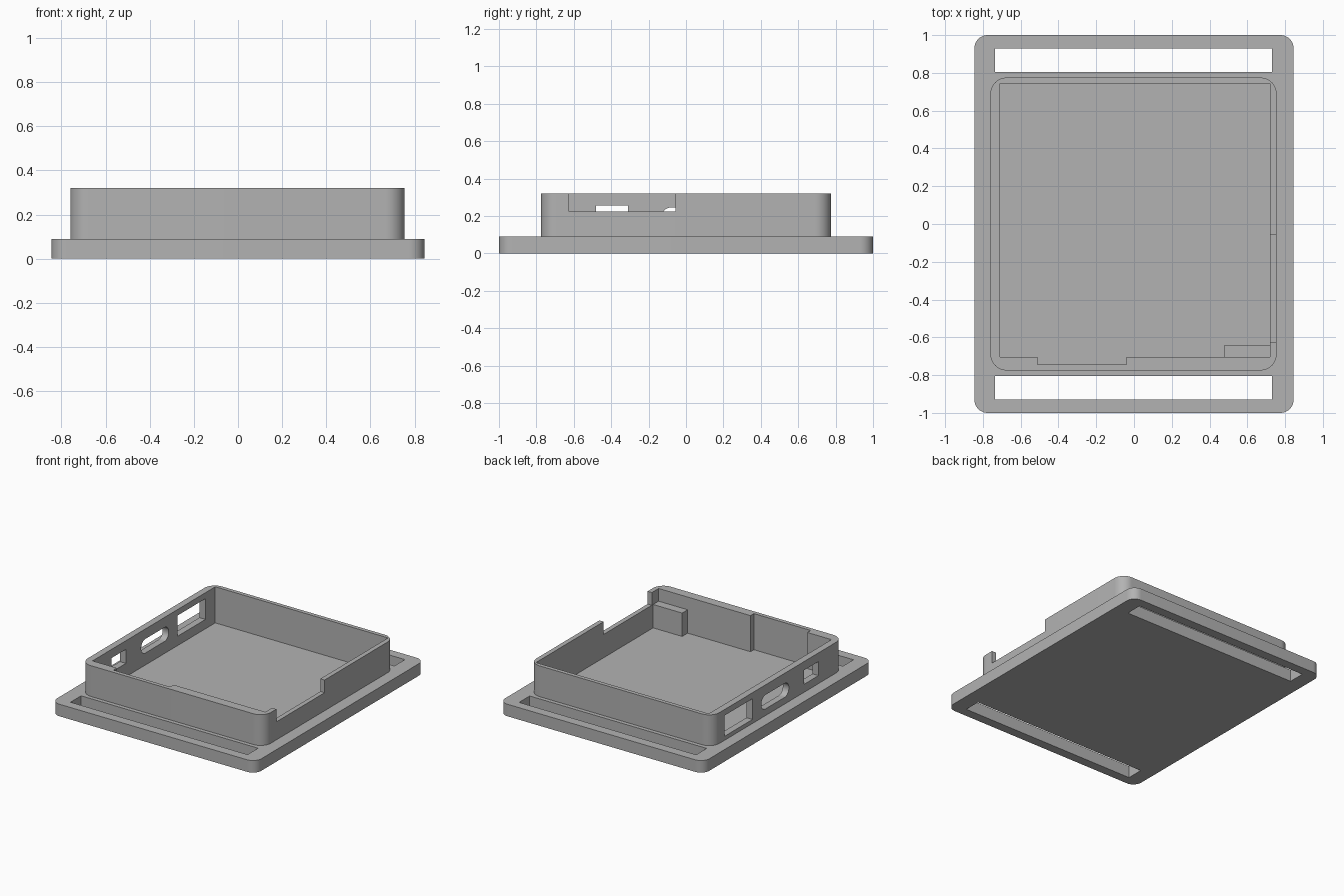
import bpy, bmesh, math
from mathutils import Vector

if "Cube" in bpy.data.objects:
    bpy.data.objects.remove(bpy.data.objects["Cube"])

grey = bpy.data.materials.new("mid_grey")
grey.use_nodes = True
grey.diffuse_color = (0.45, 0.45, 0.45, 1)
grey.node_tree.nodes["Principled BSDF"].inputs["Base Color"].default_value = grey.diffuse_color


def rounded_outline(u0, u1, v0, v1, r, steps=10):
    """Counter-clockwise rectangle outline with optional round corners."""
    if r == 0:
        return [(u0, v0), (u1, v0), (u1, v1), (u0, v1)]
    centres = [(u1 - r, v1 - r), (u0 + r, v1 - r), (u0 + r, v0 + r), (u1 - r, v0 + r)]
    points = []
    for i, (cu, cv) in enumerate(centres):
        for s in range(steps + 1):
            a = math.pi / 2 * (i + s / steps)
            points.append((cu + r * math.cos(a), cv + r * math.sin(a)))
    return points


def prism(name, x, y, z, r=0, axis="z"):
    """Box between ranges, with corners rounded around the given axis."""
    bm = bmesh.new()
    if axis == "z":
        ring = [(u, v, z[0]) for u, v in rounded_outline(*x, *y, r)]
        push = Vector((0, 0, z[1] - z[0]))
    else:
        ring = [(x[0], u, v) for u, v in rounded_outline(*y, *z, r)]
        push = Vector((x[1] - x[0], 0, 0))
    face = bm.faces.new([bm.verts.new(p) for p in ring])
    top = bmesh.ops.extrude_face_region(bm, geom=[face])["geom"]
    bmesh.ops.translate(bm, vec=push, verts=[g for g in top if isinstance(g, bmesh.types.BMVert)])
    bmesh.ops.recalc_face_normals(bm, faces=bm.faces)
    mesh = bpy.data.meshes.new(name)
    bm.to_mesh(mesh)
    bm.free()
    mesh.materials.append(grey)
    obj = bpy.data.objects.new(name, mesh)
    bpy.context.collection.objects.link(obj)
    return obj


def combine(target, other, operation):
    """Apply a boolean and drop the helper."""
    mod = target.modifiers.new("combine", "BOOLEAN")
    mod.operation, mod.solver, mod.object = operation, "EXACT", other
    bpy.context.view_layer.objects.active = target
    bpy.ops.object.modifier_apply(modifier=mod.name)
    bpy.data.objects.remove(other)


FLOOR, PLATE_TOP, RIM, LEDGE = 0.05, 0.09, 0.32, 0.225

# Base flange and raised tray
tray = prism("open_case_tray", (-0.845, 0.845), (-1, 1), (0, PLATE_TOP), 0.07)
combine(tray, prism("raised_wall", (-0.76, 0.755), (-0.775, 0.775), (0.03, RIM), 0.085), "UNION")

above = RIM + 0.1
cutters = [
    # Interior and shallow recess in the front wall
    prism("cavity", (-0.71, 0.72), (-0.705, 0.745), (FLOOR, above)),
    prism("front_recess", (-0.51, -0.04), (-0.745, -0.6), (FLOOR, above)),
    # Strap slots through the flange
    prism("back_strap_slot", (-0.735, 0.73), (0.805, 0.93), (-0.1, 0.2)),
    prism("front_strap_slot", (-0.735, 0.73), (-0.93, -0.805), (-0.1, 0.2)),
    # Lowered rim on the left wall
    prism("rim_notch", (0.65, 0.9), (-0.625, -0.055), (LEDGE, above)),
    # Connector openings in the right wall
    prism("large_port", (-0.9, -0.6), (0.3, 0.63), (0.12, 0.275), axis="x"),
    prism("slot_port", (-0.9, -0.6), (-0.13, 0.195), (0.14, 0.245), 0.05, axis="x"),
    prism("small_port", (-0.9, -0.6), (-0.48, -0.31), (0.15, 0.255), axis="x"),
]
for cutter in cutters:
    combine(tray, cutter, "DIFFERENCE")

# Support block in the front left inside corner
combine(tray, prism("support_block", (0.48, 0.73), (-0.72, -0.64), (0.03, LEDGE)), "UNION")

bpy.ops.object.select_all(action="DESELECT")
tray.select_set(True)
bpy.context.view_layer.objects.active = tray
bpy.ops.object.shade_smooth_by_angle(angle=math.radians(30))
